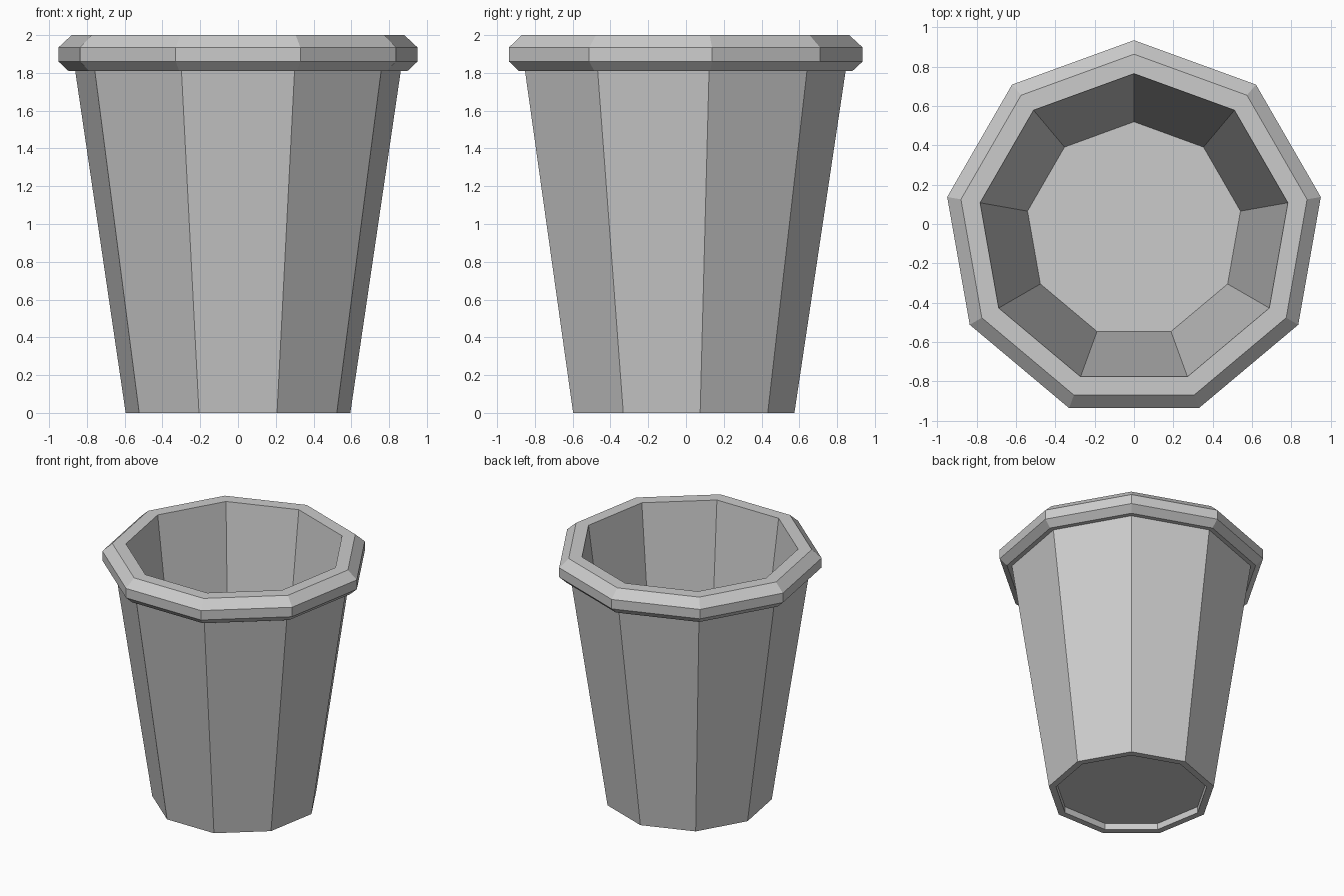
import bpy, bmesh, math

if "Cube" in bpy.data.objects:
    bpy.data.objects.remove(bpy.data.objects["Cube"])

SIDES = 9
CENTRE_Y = -0.03  # axis offset so the nonagon's bounds are centred


def lathe(name, profile):
    """Revolve (radius, height) points into a nine-sided flat shell, capping both ends."""
    bm = bmesh.new()
    rings = []
    for r, z in profile:
        ring = []
        for k in range(SIDES):
            a = math.radians(90) + 2 * math.pi * k / SIDES
            ring.append(bm.verts.new((r * math.cos(a), r * math.sin(a) + CENTRE_Y, z)))
        rings.append(ring)
    for low, high in zip(rings, rings[1:]):
        for k in range(SIDES):
            n = (k + 1) % SIDES
            bm.faces.new((low[k], low[n], high[n], high[k]))
    bm.faces.new(list(reversed(rings[0])))
    bm.faces.new(rings[-1])
    bmesh.ops.recalc_face_normals(bm, faces=bm.faces)
    mesh = bpy.data.meshes.new(name)
    bm.to_mesh(mesh)
    bm.free()
    obj = bpy.data.objects.new(name, mesh)
    bpy.context.collection.objects.link(obj)
    return obj


# Cup: recessed base, tapered wall, bevelled rim, inner wall and floor
lathe("cup", [
    (0.552, 0.05), (0.552, 0.0), (0.604, 0.0),
    (0.875, 1.81), (0.911, 1.81),
    (0.965, 1.86), (0.965, 1.935), (0.894, 2.0),
    (0.795, 2.0), (0.55, 0.10),
])
